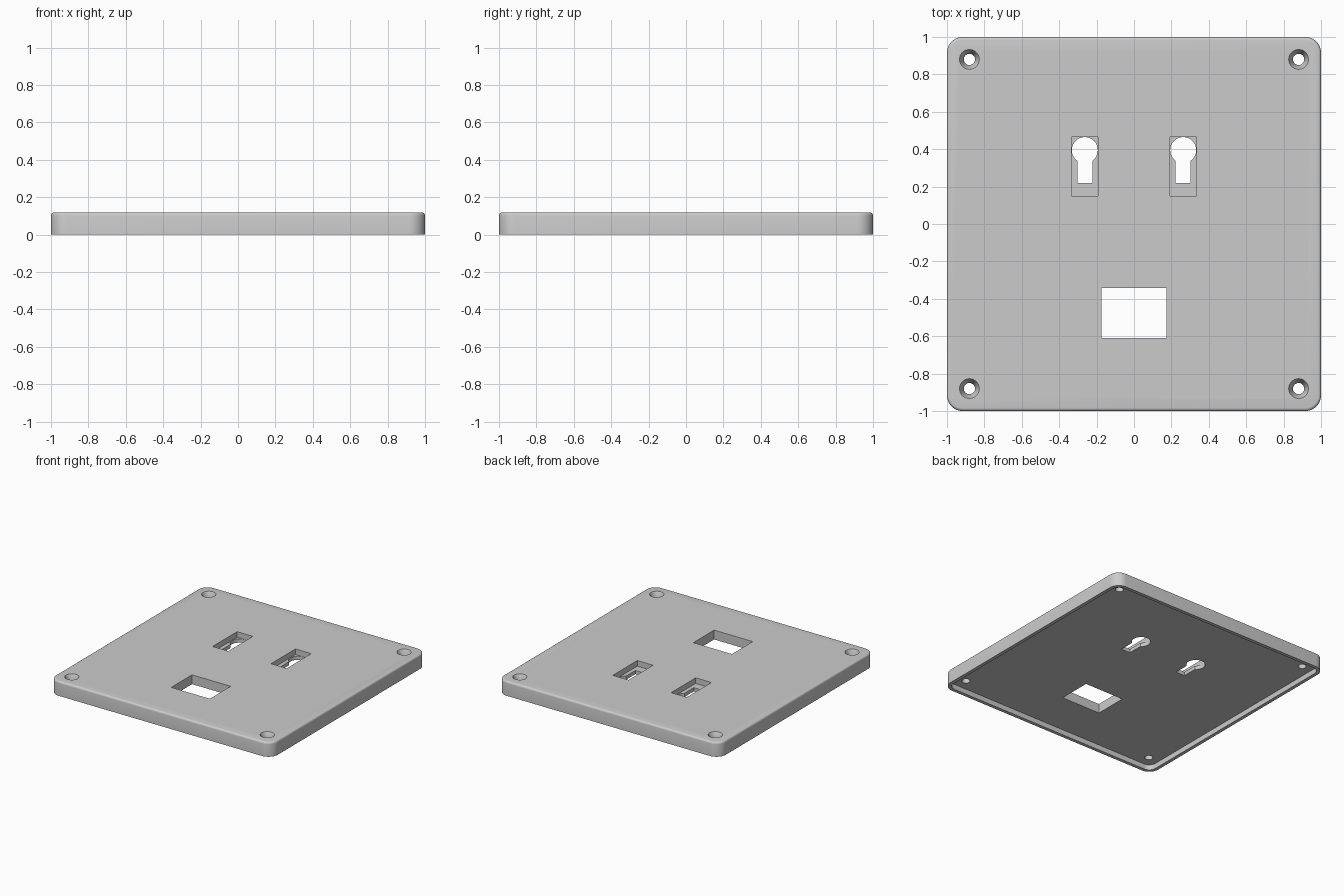
import bpy, bmesh
from math import radians
from mathutils import Matrix

if "Cube" in bpy.data.objects:
    bpy.data.objects.remove(bpy.data.objects["Cube"], do_unlink=True)

TOP = 0.118      # overall height
RECESS = 0.042   # hollow under the plate
RIM = 0.028      # rim wall around the hollow


def finish(bm, name):
    bmesh.ops.recalc_face_normals(bm, faces=bm.faces)
    mesh = bpy.data.meshes.new(name)
    bm.to_mesh(mesh)
    bm.free()
    ob = bpy.data.objects.new(name, mesh)
    bpy.context.collection.objects.link(ob)
    return ob


def box(name, x0, x1, y0, y1, z0, z1, corner=0.0, fillet=0.0):
    """Box with optional rounded vertical corners and filleted top rim."""
    bm = bmesh.new()
    bmesh.ops.create_cube(bm, size=1)
    for v in bm.verts:
        v.co.x = x1 if v.co.x > 0 else x0
        v.co.y = y1 if v.co.y > 0 else y0
        v.co.z = z1 if v.co.z > 0 else z0
    if corner:
        upright = [e for e in bm.edges if abs(e.verts[0].co.z - e.verts[1].co.z) > 0.01]
        bmesh.ops.bevel(bm, geom=upright, offset=corner, segments=10,
                        profile=0.5, affect='EDGES')
    if fillet:
        rim = [e for e in bm.edges if all(abs(v.co.z - z1) < 1e-5 for v in e.verts)]
        bmesh.ops.bevel(bm, geom=rim, offset=fillet, segments=4,
                        profile=0.5, affect='EDGES')
    return finish(bm, name)


def cone(name, x, y, z0, z1, r0, r1):
    bm = bmesh.new()
    bmesh.ops.create_cone(bm, cap_ends=True, segments=40, radius1=r0, radius2=r1,
                          depth=z1 - z0,
                          matrix=Matrix.Translation((x, y, (z0 + z1) / 2)))
    return finish(bm, name)


plate = box("wall_plate", -1, 1, -1, 1, 0, TOP, corner=0.085, fillet=0.016)

# Hollow underside
inner = 1 - RIM
cutters = [box("underside_cutter", -inner, inner, -inner, inner, -0.1, RECESS,
               corner=0.085 - RIM)]

# Rectangular window
cutters.append(box("window_cutter", -0.174, 0.174, -0.61, -0.343, -0.2, 0.3))

# Countersunk screw holes in the corners
for x in (-0.88, 0.88):
    for y in (-0.88, 0.88):
        cutters.append(cone("screw_hole_cutter", x, y, -0.2, 0.3, 0.03, 0.03))
        cutters.append(cone("countersink_cutter", x, y, TOP - 0.045, TOP + 0.009,
                            0.03, 0.0576))

# Two keyhole hangers, each in a sunken pocket
for x in (-0.263, 0.263):
    cutters.append(box("pocket_cutter", x - 0.071, x + 0.071, 0.15, 0.465,
                       TOP - 0.046, 0.3))
    cutters.append(cone("keyhole_cutter", x, 0.395, -0.2, 0.25, 0.0695, 0.0695))
    cutters.append(box("slot_cutter", x - 0.04, x + 0.04, 0.218, 0.39, -0.2, 0.2))

bpy.context.view_layer.objects.active = plate
plate.select_set(True)
for cutter in cutters:
    cutter.hide_render = True
    mod = plate.modifiers.new("cut", 'BOOLEAN')
    mod.operation = 'DIFFERENCE'
    mod.solver = 'EXACT'
    mod.object = cutter
    bpy.ops.object.modifier_apply(modifier=mod.name)
for cutter in cutters:
    bpy.data.objects.remove(cutter, do_unlink=True)

# Single grey finish
grey = bpy.data.materials.new("light_grey")
grey.use_nodes = True
colour = (0.6, 0.6, 0.6, 1)
grey.diffuse_color = colour
grey.node_tree.nodes["Principled BSDF"].inputs["Base Color"].default_value = colour
plate.data.materials.clear()
plate.data.materials.append(grey)

bpy.ops.object.shade_smooth_by_angle(angle=radians(30))
